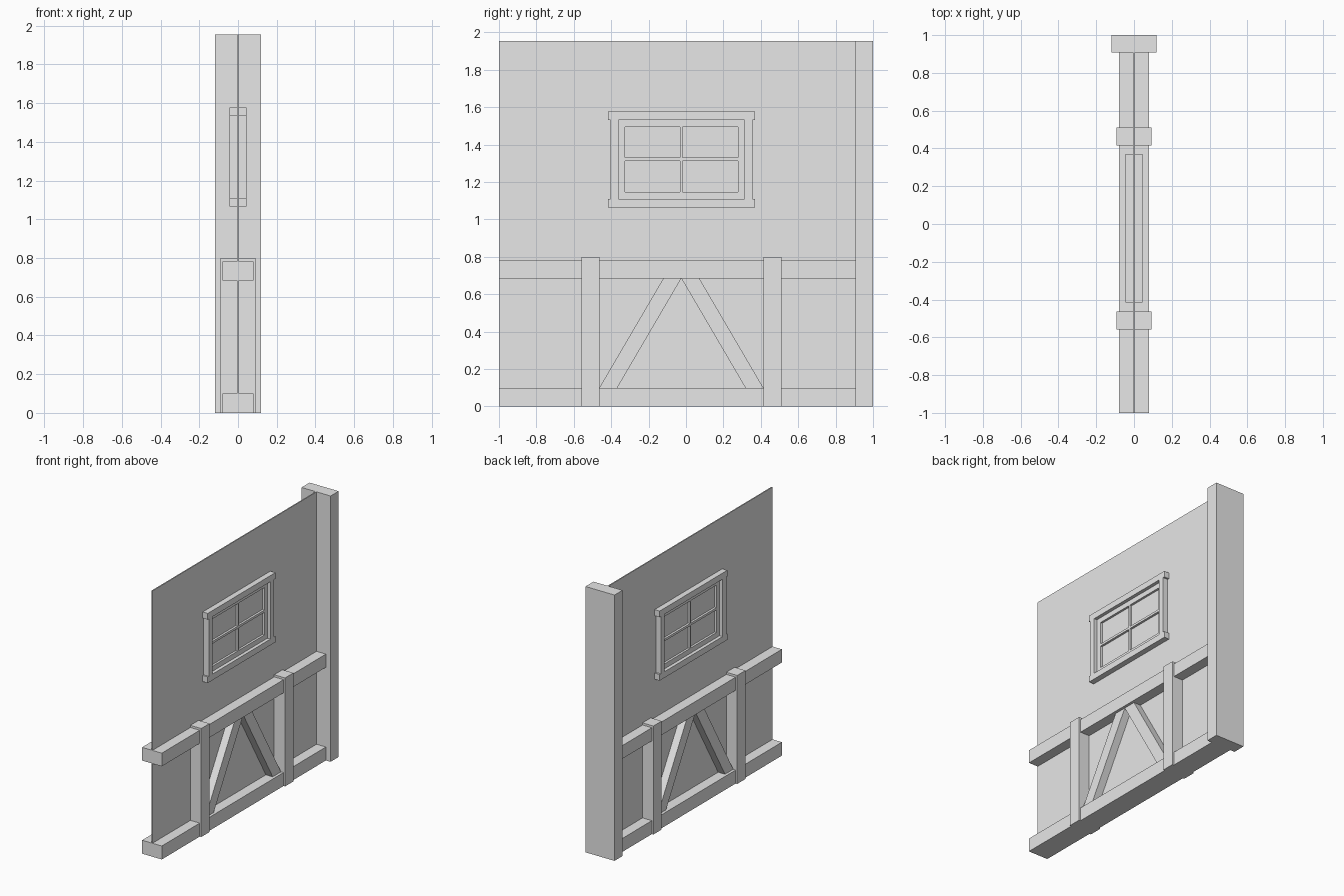
import bpy

cube = bpy.data.objects.get("Cube")
if cube:
    bpy.data.objects.remove(cube, do_unlink=True)

grey = bpy.data.materials.new("light_grey")
grey.use_nodes = True
colour = (0.8, 0.8, 0.8, 1)
grey.diffuse_color = colour
grey.node_tree.nodes["Principled BSDF"].inputs["Base Color"].default_value = colour


def prism(name, half, outline):
    """Extrude a (y, z) outline through the wall from -half to +half in x."""
    n = len(outline)
    verts = [(x, y, z) for x in (-half, half) for y, z in outline]
    faces = [tuple(reversed(range(n))), tuple(range(n, 2 * n))]
    faces += [(i, (i + 1) % n, n + (i + 1) % n, n + i) for i in range(n)]
    mesh = bpy.data.meshes.new(name)
    mesh.from_pydata(verts, [], faces)
    mesh.materials.append(grey)
    obj = bpy.data.objects.new(name, mesh)
    bpy.context.collection.objects.link(obj)
    return obj


def beam(name, half, y0, y1, z0, z1):
    return prism(name, half, [(y0, z0), (y1, z0), (y1, z1), (y0, z1)])


# Thin wall panel and the end post
TOP = 1.955
beam("wall_panel", 0.004, -1, 0.95, 0, TOP)
beam("end_post", 0.118, 0.907, 1, 0, TOP)

# Horizontal rails and the two studs
LOW, HIGH = 0.099, 0.685
beam("bottom_rail", 0.08, -1, 0.907, 0, LOW)
beam("middle_rail", 0.08, -1, 0.907, HIGH, 0.782)
beam("front_stud", 0.092, -0.559, -0.463, 0, 0.798)
beam("back_stud", 0.092, 0.415, 0.511, 0, 0.798)

# Slanted braces, mirrored about the middle of the bay
MID = -0.025
for name, side in (("front_brace", -1), ("back_brace", 1)):
    points = [(0.439, LOW), (0.343, LOW), (0, HIGH), (0.096, HIGH)]
    outline = [(MID + side * y, z) for y, z in points]
    if side > 0:
        outline.reverse()
    prism(name, 0.06, outline)

# Window surround: head and sill overhang the side jambs
FRAME = 0.045
beam("window_head", FRAME, -0.416, 0.37, 1.532, 1.577)
beam("window_sill", FRAME, -0.416, 0.37, 1.065, 1.11)
beam("window_front_jamb", FRAME, -0.404, -0.362, 1.11, 1.532)
beam("window_back_jamb", FRAME, 0.313, 0.356, 1.11, 1.532)

# Recessed sash with one upright and one cross bar
SASH = 0.02
beam("sash_top", SASH, -0.362, 0.313, 1.495, 1.532)
beam("sash_bottom", SASH, -0.362, 0.313, 1.11, 1.147)
beam("sash_front", SASH, -0.362, -0.325, 1.147, 1.495)
beam("sash_back", SASH, 0.277, 0.313, 1.147, 1.495)
beam("upright_glazing_bar", SASH, -0.031, -0.019, 1.147, 1.495)
for name, y0, y1 in (("front", -0.325, -0.031), ("back", -0.019, 0.277)):
    beam(name + "_cross_glazing_bar", SASH, y0, y1, 1.313, 1.33)
